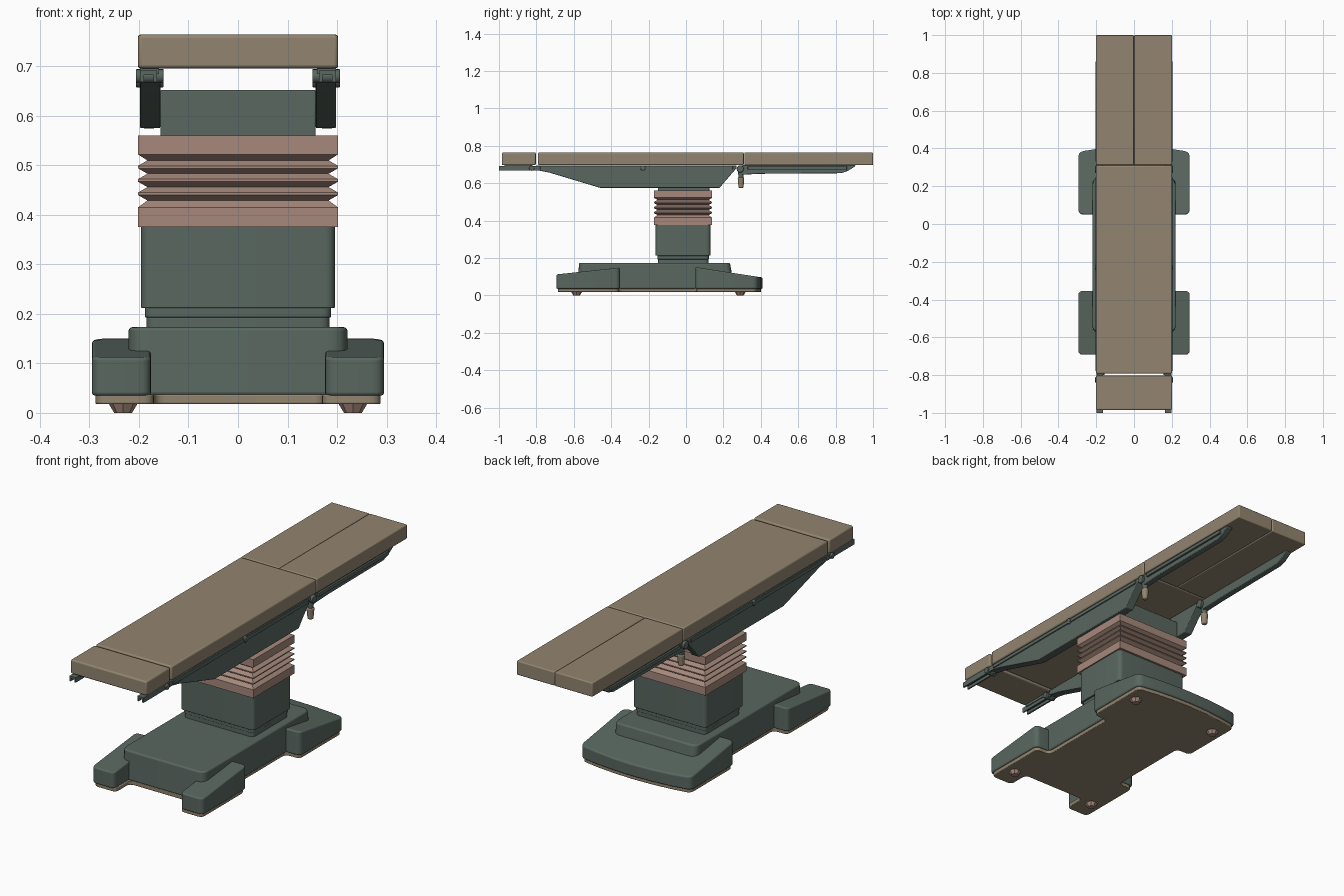
import bpy, bmesh, math
from mathutils import Vector, Matrix

if "Cube" in bpy.data.objects:
    bpy.data.objects.remove(bpy.data.objects["Cube"])


def material(name, rgb):
    m = bpy.data.materials.new(name)
    m.diffuse_color = (*rgb, 1)
    m.use_nodes = True
    m.node_tree.nodes["Principled BSDF"].inputs["Base Color"].default_value = m.diffuse_color
    return m


TEAL = material("teal_enamel", (0.10, 0.135, 0.117))
TAN = material("tan_pad", (0.29, 0.235, 0.16))
PINK = material("bellows_rubber", (0.38, 0.25, 0.20))


def finish(name, bm, mat, bevel=0.0, smooth=True):
    bmesh.ops.recalc_face_normals(bm, faces=bm.faces)
    me = bpy.data.meshes.new(name)
    bm.to_mesh(me)
    bm.free()
    ob = bpy.data.objects.new(name, me)
    bpy.context.collection.objects.link(ob)
    me.materials.append(mat)
    if bevel:
        mod = ob.modifiers.new("bevel", 'BEVEL')
        mod.width, mod.segments, mod.angle_limit = bevel, 3, math.radians(40)
    if smooth:
        bpy.ops.object.select_all(action='DESELECT')
        ob.select_set(True)
        bpy.context.view_layer.objects.active = ob
        bpy.ops.object.shade_smooth_by_angle(angle=math.radians(35))
    return ob


def rounded(pts, r, n=5):
    """Round the corners of a 2D outline."""
    out = []
    for i, p in enumerate(pts):
        p, a, b = Vector(p), Vector(pts[i - 1]), Vector(pts[(i + 1) % len(pts)])
        u, v = a - p, b - p
        if u.angle(v) > 2.6:
            out.append(p)
            continue
        d = min(r, u.length * 0.45, v.length * 0.45)
        s, e = p + u.normalized() * d, p + v.normalized() * d
        for k in range(n + 1):
            t = k / n
            out.append(s * (1 - t) ** 2 + p * 2 * t * (1 - t) + e * t * t)
    return out


def prism(name, pts, axis, lo, hi, mat, bevel=0.0, top=None):
    """Extrude an outline: axis 'z' takes (x, y), 'x' takes (y, z), 'y' takes (x, z)."""
    place = {'z': lambda p, h: (p[0], p[1], h),
             'x': lambda p, h: (h, p[0], p[1]),
             'y': lambda p, h: (p[0], h, p[1])}[axis]
    bm = bmesh.new()
    a = [bm.verts.new(place(p, lo)) for p in pts]
    b = [bm.verts.new(top(p) if top else place(p, hi)) for p in pts]
    bm.faces.new(a)
    bm.faces.new(b)
    for i in range(len(pts)):
        j = (i + 1) % len(pts)
        bm.faces.new((a[i], a[j], b[j], b[i]))
    return finish(name, bm, mat, bevel)


def rect(x0, x1, y0, y1):
    return [(x0, y0), (x1, y0), (x1, y1), (x0, y1)]


def box(name, x0, x1, y0, y1, z0, z1, mat, bevel=0.0):
    return prism(name, rect(x0, x1, y0, y1), 'z', z0, z1, mat, bevel)


def rings(name, levels, mat):
    """Stack rectangles given as (half_x, y0, y1, z)."""
    bm = bmesh.new()
    loops = [[bm.verts.new((x, y, z)) for x, y in rect(-h, h, y0, y1)]
             for h, y0, y1, z in levels]
    bm.faces.new(loops[0])
    bm.faces.new(loops[-1])
    for a, b in zip(loops, loops[1:]):
        for i in range(4):
            j = (i + 1) % 4
            bm.faces.new((a[i], a[j], b[j], b[i]))
    return finish(name, bm, mat, smooth=False)


def cylinder(name, loc, r, r2, depth, axis, mat, bevel=0.0, seg=20):
    rot = Matrix.Rotation(math.pi / 2, 4, 'Y') if axis == 'x' else Matrix()
    bm = bmesh.new()
    bmesh.ops.create_cone(bm, cap_ends=True, segments=seg, radius1=r, radius2=r2,
                          depth=depth, matrix=Matrix.Translation(loc) @ rot)
    return finish(name, bm, mat, bevel)


# base plate: H-shaped outline with a bowed rear edge
half = [(0.17, -0.58), (0.17, -0.685), (0.288, -0.685), (0.288, -0.36),
        (0.213, -0.36), (0.213, 0.057), (0.288, 0.057), (0.288, 0.375)]
arc = [(x, 0.402 - 0.027 * (x / 0.288) ** 2) for x in (0.19, 0.1, 0, -0.1, -0.19)]
outline = half + arc + [(-x, y) for x, y in reversed(half)]
prism("base_plate", rounded(outline, 0.025), 'z', 0.018, 0.037, TAN, 0.003)

# raised base body with sloping rear end
prism("base_body", rounded(rect(-0.221, 0.221, -0.58, 0.26), 0.04), 'z', 0.035, 0.173, TEAL, 0.007,
      top=lambda p: (p[0], p[1] - 0.025 if p[1] > 0.15 else p[1] + 0.008, 0.173))

# wide rear foot, sloping down to the bowed edge
rear = [(0.295, 0.05), (0.295, 0.382)] + \
       [(x, 0.410 - 0.028 * (x / 0.295) ** 2) for x in (0.2, 0.1, 0, -0.1, -0.2)] + \
       [(-0.295, 0.382), (-0.295, 0.05)]
prism("rear_foot", rounded(rear, 0.03), 'z', 0.035, 0.15, TEAL, 0.007,
      top=lambda p: (p[0], p[1], 0.151 - 0.155 * (p[1] - 0.05)))

# column and bellows
for nm, h, y0, y1, z0, z1 in (("column_foot", 0.185, -0.15, 0.12, 0.165, 0.193),
                              ("column_step", 0.188, -0.153, 0.123, 0.193, 0.212),
                              ("column_cover", 0.196, -0.162, 0.13, 0.212, 0.38)):
    prism(nm, rounded(rect(-h, h, y0, y1), 0.022), 'z', z0, z1, TEAL, 0.002)
levels = [(0.202, -0.172, 0.14, 0.375), (0.202, -0.172, 0.14, 0.415)]
for i in range(4):
    z = 0.429 + 0.027 * i
    levels.append((0.183, -0.153, 0.121, z))
    if i < 3:
        levels += [(0.202, -0.172, 0.14, z + 0.011), (0.202, -0.172, 0.14, z + 0.016)]
levels += [(0.202, -0.172, 0.14, 0.522), (0.202, -0.172, 0.14, 0.560)]
rings("bellows", levels, PINK)
box("column_head", -0.157, 0.157, -0.15, 0.125, 0.555, 0.652, TEAL, 0.003)

# mattress sections
box("main_pad", -0.202, 0.202, -0.792, 0.309, 0.696, 0.764, TAN, 0.007)
box("head_pad", -0.202, 0.202, -0.985, -0.803, 0.696, 0.764, TAN, 0.007)
for s, side in ((-1, "left"), (1, "right")):
    box(side + "_leg_pad", *sorted((s * 0.001, s * 0.202)), 0.312, 1.0, 0.696, 0.764, TAN, 0.005)

# parts repeated on both sides
beam = [(-0.80, 0.694), (-0.80, 0.670), (-0.73, 0.656), (-0.46, 0.575),
        (0.18, 0.575), (0.205, 0.605), (0.27, 0.680), (0.27, 0.694)]
leg_bar = [(0.30, 0.696), (0.30, 0.645), (0.40, 0.650), (0.83, 0.653), (0.865, 0.665), (0.905, 0.69), (0.905, 0.696)]
for s, side in ((-1, "left"), (1, "right")):
    def span(a, b):
        return sorted((s * a, s * b))

    # front foot with sloping top
    prism(side + "_front_foot", rounded(rect(*span(0.176, 0.295), -0.692, -0.354), 0.025),
          'z', 0.035, 0.14, TEAL, 0.006,
          top=lambda p: (p[0], p[1], 0.112 + 0.108 * (p[1] + 0.692)))
    # tapered caster feet
    for end, y in (("front", -0.585), ("rear", 0.29)):
        cylinder(f"{side}_{end}_caster", (s * 0.232, y, 0.01), 0.018, 0.03, 0.02, 'z', PINK, seg=8)

    # side beam, leg section bar and accessory rail
    prism(side + "_side_beam", beam, 'x', *span(0.157, 0.198), TEAL, 0.003)
    prism(side + "_leg_bar", leg_bar, 'x', *span(0.163, 0.194), TEAL, 0.003)
    for nm, y0, y1 in (("side_rail", -0.78, 0.25), ("leg_rail", 0.33, 0.86)):
        box(f"{side}_{nm}", *span(0.192, 0.203), y0, y1, 0.672, 0.690, TEAL, 0.002)
    # channel-shaped head rail
    channel = [(0.164, 0.692), (0.164, 0.668), (0.171, 0.668), (0.171, 0.682),
               (0.190, 0.682), (0.190, 0.668), (0.198, 0.668), (0.198, 0.692)]
    prism(side + "_head_rail", [(s * x, z) for x, z in channel], 'y', -1.0, -0.79, TEAL)
    box(side + "_head_mount", *span(0.160, 0.198), -0.97, -0.82, 0.684, 0.698, TEAL)
    # hinges and rail clamp
    for nm, y, z, r in (("head_hinge", -0.825, 0.680, 0.014), ("rail_clamp", -0.23, 0.681, 0.014),
                        ("leg_hinge", 0.29, 0.676, 0.019)):
        cylinder(f"{side}_{nm}", (s * 0.178, y, z), r, r, 0.056, 'x', TEAL, 0.003)
    # release handle
    cylinder(side + "_handle_stem", (s * 0.180, 0.294, 0.652), 0.013, 0.017, 0.06, 'z', TEAL, 0.003)
    cylinder(side + "_handle_grip", (s * 0.180, 0.294, 0.602), 0.013, 0.018, 0.056, 'z', TAN, 0.006)
